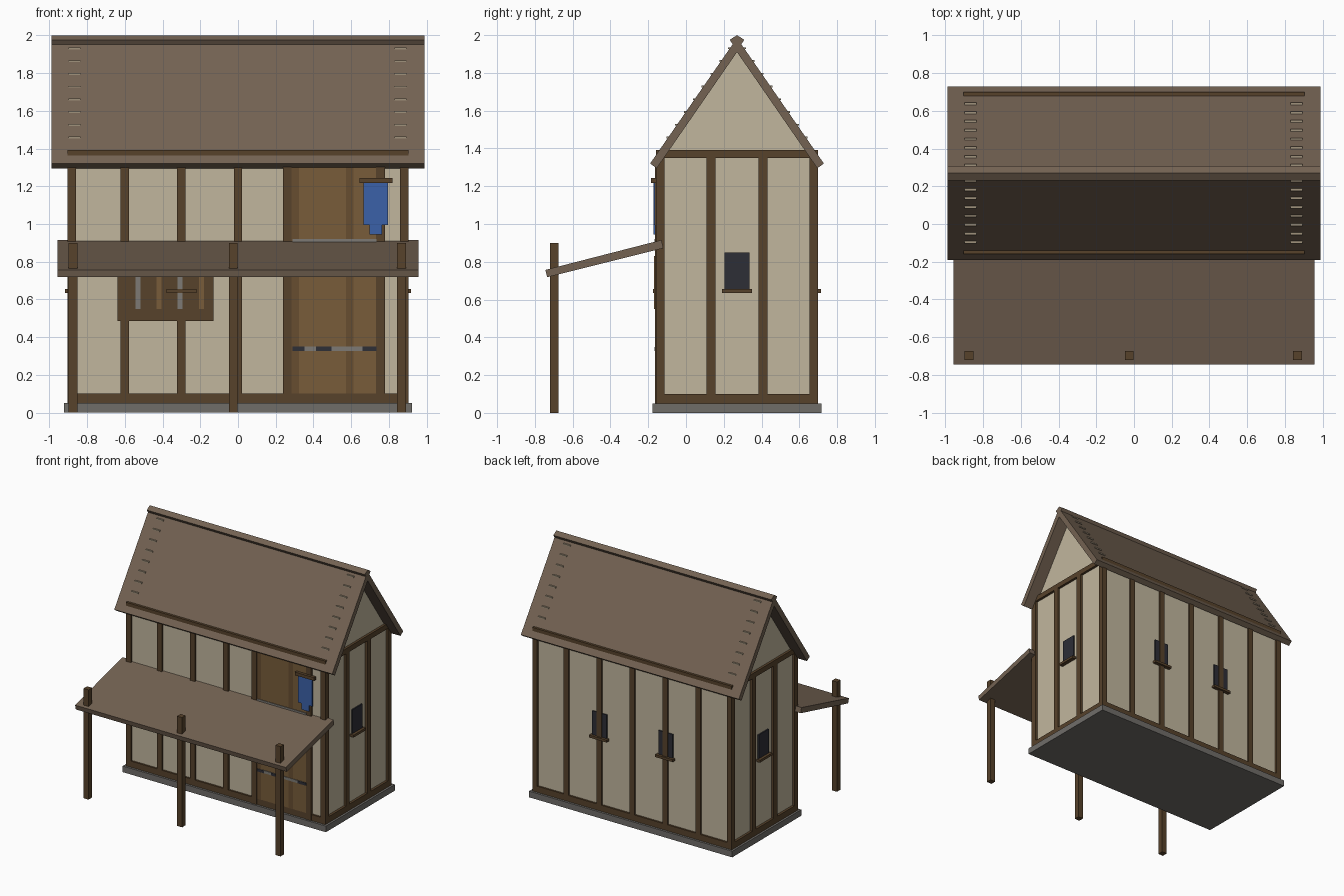
import bpy

old = bpy.data.objects.get("Cube")
if old:
    bpy.data.objects.remove(old, do_unlink=True)


def material(name, rgb):
    linear = [((c / 255 + 0.055) / 1.055) ** 2.4 for c in rgb] + [1]
    mat = bpy.data.materials.new(name)
    mat.use_nodes = True
    mat.diffuse_color = linear
    bsdf = mat.node_tree.nodes["Principled BSDF"]
    bsdf.inputs["Base Color"].default_value = linear
    bsdf.inputs["Roughness"].default_value = 0.9
    return mat


PLASTER = material("cream plaster", (193, 182, 157))
TIMBER = material("dark timber", (87, 66, 43))
ROOF = material("roof brown", (115, 98, 82))
STONE = material("grey stone", (112, 109, 105))
DOOR = material("door wood", (120, 92, 58))
PLANK = material("dark door wood", (103, 77, 48))
GLASS = material("dark glass", (45, 46, 54))
BLUE = material("blue cloth", (59, 97, 168))
STEEL = material("grey steel", (125, 122, 117))
PEG = material("pale peg", (160, 146, 124))

MID = 0.27   # centre line of the house in y
HX, HY = 0.905, 0.43   # half size to the outside of the timbers


def prism(name, profile, x0, x1, mat):
    """Extrude a y-z profile along x."""
    n = len(profile)
    verts = [(x, y, z) for x in (x0, x1) for y, z in profile]
    faces = [list(range(n))[::-1], list(range(n, 2 * n))]
    faces += [(i, (i + 1) % n, n + (i + 1) % n, n + i) for i in range(n)]
    mesh = bpy.data.meshes.new(name)
    mesh.from_pydata(verts, [], faces)
    mesh.materials.append(mat)
    # make the face directions consistent
    import bmesh
    bm = bmesh.new()
    bm.from_mesh(mesh)
    bmesh.ops.recalc_face_normals(bm, faces=bm.faces)
    bm.to_mesh(mesh)
    bm.free()
    obj = bpy.data.objects.new(name, mesh)
    bpy.context.collection.objects.link(obj)
    return obj


def box(name, x, y, z, mat):
    """Box from (low, high) ranges."""
    return prism(name, [(y[0], z[0]), (y[1], z[0]), (y[1], z[1]), (y[0], z[1])], x[0], x[1], mat)


def around(c, width):
    return (c - width / 2, c + width / 2)


def symmetric(half):
    """Close a half profile of (offset, z) points by mirroring it about the centre line."""
    right = [(MID + d, z) for d, z in half]
    left = [(MID - d, z) for d, z in reversed(half) if d > 0]
    return right + left


# Foundation and plaster body with gables
box("foundation", (-0.922, 0.922), around(MID, 0.895), (0, 0.05), STONE)
prism("plaster_walls", symmetric([(0.415, 0.05), (0.415, 1.33), (0, 1.92)]), -0.885, 0.885, PLASTER)

# Roof, ridge cap and pegs
prism("roof", symmetric([(0, 1.985), (0.46, 1.32), (0.425, 1.295), (0, 1.91)]), -0.99, 0.988, ROOF)
prism("ridge_cap", symmetric([(0, 2.0), (0.038, 1.975), (0.022, 1.95), (0, 1.965)]), -0.99, 0.988, ROOF)
for side in (-1, 1):
    for i in range(8):
        d, z = 0.367 - i * 0.0467, 1.458 + i * 0.0675
        for x in (-0.867, 0.862):
            box("roof_peg", around(x, 0.062), around(MID + side * d, 0.014), around(z, 0.01), PEG)

# Timber frame: long walls
for side in (-1, 1):
    face = MID + side * HY
    span = sorted((face, face - side * 0.045))
    for x in (-0.6, -0.3, 0, 0.3, 0.6):
        if side == 1 or x < 0.2:
            box("wall_post", around(x, 0.045), span, (0.05, 1.35), TIMBER)
    for x in (-1, 1):
        box("corner_post", around(x * (HX - 0.0225), 0.045), span, (0.05, 1.37), TIMBER)
    box("sill_beam", (-HX, HX), span, (0.05, 0.1), TIMBER)
    box("top_beam", (-HX, HX), span, (1.35, 1.392), TIMBER)

# Timber frame: gable walls, each with a window
for side in (-1, 1):
    span = sorted((side * HX, side * (HX - 0.045)))
    for y in (MID - 0.138, MID + 0.138):
        box("gable_post", span, around(y, 0.047), (0.05, 1.36), TIMBER)
    for z in ((0.05, 0.1), (1.35, 1.392)):
        box("gable_beam", span, around(MID, 2 * HY), z, TIMBER)
    box("gable_window", sorted((side * 0.87, side * 0.895)), around(MID, 0.13), (0.65, 0.85), GLASS)
    box("gable_window_sill", sorted((side * 0.87, side * 0.917)), around(MID, 0.16), (0.635, 0.655), TIMBER)

# Windows of the long walls
for x, side in ((-0.3, 1), (0.3, 1), (-0.3, -1)):
    y = [MID + side * d for d in (0.40, 0.424, 0.445)]
    box("window", around(x, 0.13), sorted(y[:2]), (0.65, 0.85), GLASS)
    box("window_sill", around(x, 0.16), sorted((y[0], y[2])), (0.635, 0.655), TIMBER)

# Door with frame, dark planks and iron straps
front = MID - HY
for x in (0.262, 0.756):
    box("door_frame_post", around(x, 0.046), (front - 0.004, front + 0.05), (0.05, 1.34), TIMBER)
box("door", (0.284, 0.735), (front - 0.001, front + 0.03), (0.1, 1.34), DOOR)
for x in (0.303, 0.593):
    box("door_plank", around(x, 0.04), (front - 0.003, front), (0.1, 1.34), PLANK)
for z in (0.338, 0.91):
    box("door_strap", (0.288, 0.735), (front - 0.006, front), around(z, 0.022), STEEL)
for x, w in ((0.32, 0.064), (0.455, 0.08), (0.697, 0.075)):
    box("dark_strap_part", around(x, w), (front - 0.008, front), around(0.338, 0.022), GLASS)

# Tool rack on the front wall
box("rack_board", (-0.64, -0.13), (front - 0.004, front + 0.02), (0.485, 0.88), TIMBER)
for x, mat in ((-0.53, STEEL), (-0.418, DOOR), (-0.307, STEEL), (-0.193, DOOR)):
    box("rack_tool", around(x, 0.026), (front - 0.009, front), (0.55, 0.83), mat)

# Hanging banner
box("banner_rod", (0.645, 0.82), (front - 0.025, front), (1.217, 1.243), TIMBER)
box("banner", (0.665, 0.795), (front - 0.013, front - 0.004), (0.995, 1.22), BLUE)
box("banner_tail", (0.697, 0.765), (front - 0.013, front - 0.004), (0.945, 0.995), BLUE)

# Sloping awning on three posts
prism("awning", [(-0.745, 0.757), (-0.735, 0.718), (-0.12, 0.872), (-0.13, 0.915)], -0.957, 0.957, ROOF)
for x in (-0.875, -0.026, 0.867):
    box("awning_post", around(x, 0.046), around(-0.697, 0.046), (0, 0.9), TIMBER)
